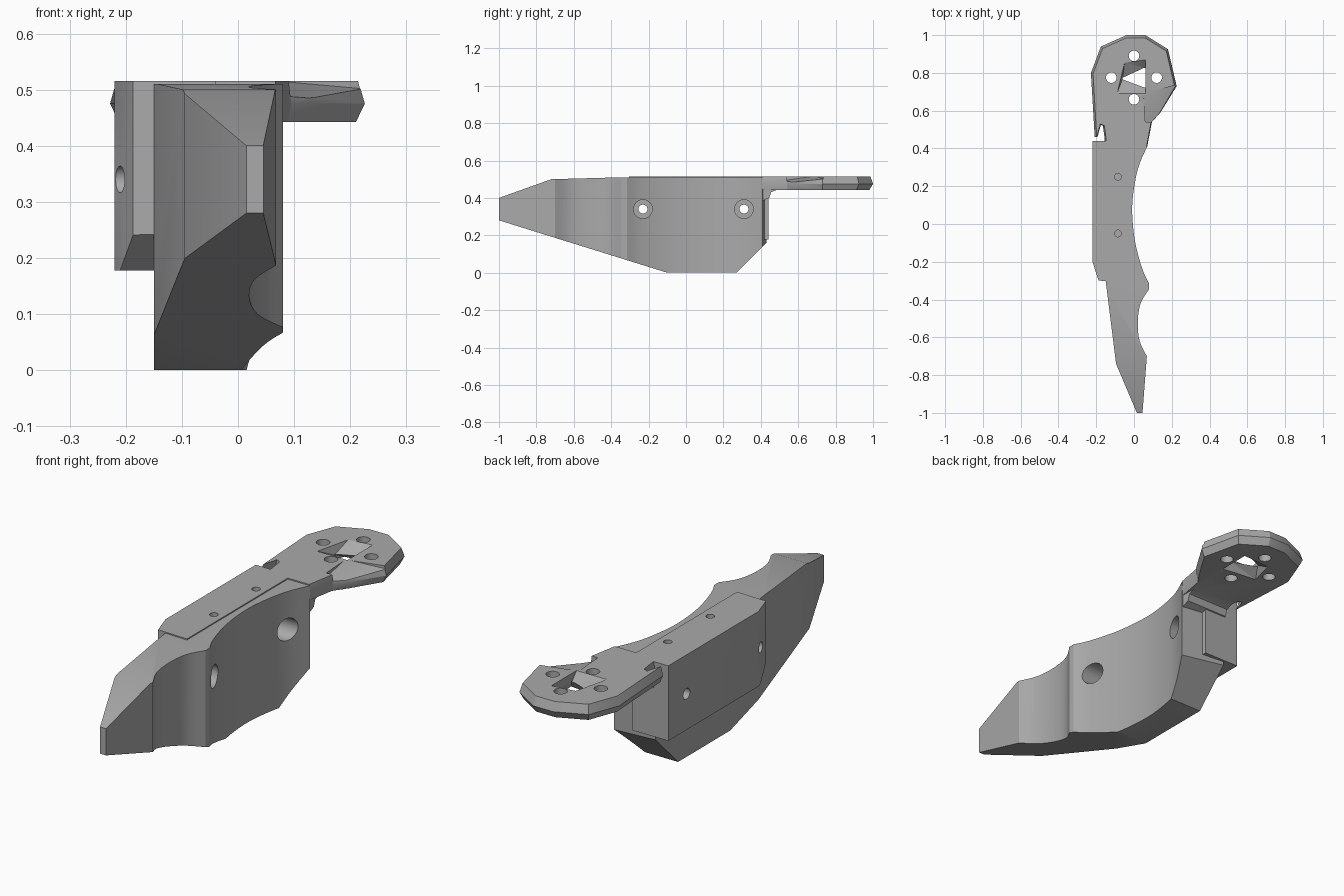
import bpy, bmesh, math
from mathutils import Vector, Matrix

cube = bpy.data.objects.get("Cube")
if cube:
    bpy.data.objects.remove(cube)

grey = bpy.data.materials.new("plain grey")
grey.use_nodes = True
grey.diffuse_color = (0.4, 0.4, 0.4, 1)
grey.node_tree.nodes["Principled BSDF"].inputs["Base Color"].default_value = (0.4, 0.4, 0.4, 1)


def finish(bm, name):
    bmesh.ops.recalc_face_normals(bm, faces=bm.faces)
    mesh = bpy.data.meshes.new(name)
    bm.to_mesh(mesh)
    bm.free()
    mesh.materials.append(grey)
    ob = bpy.data.objects.new(name, mesh)
    bpy.context.collection.objects.link(ob)
    return ob


def loft(name, rings):
    """Skin a stack of matching closed rings and cap both ends."""
    bm = bmesh.new()
    loops = [[bm.verts.new(p) for p in ring] for ring in rings]
    n = len(loops[0])
    for a, b in zip(loops, loops[1:]):
        for i in range(n):
            j = (i + 1) % n
            bm.faces.new((a[i], a[j], b[j], b[i]))
    bm.faces.new(loops[0])
    bm.faces.new(loops[-1])
    return finish(bm, name)


def hull(name, points):
    bm = bmesh.new()
    for p in points:
        bm.verts.new(p)
    bmesh.ops.convex_hull(bm, input=bm.verts)
    return finish(bm, name)


def rod(name, centre, radius, length, axis="Z"):
    bm = bmesh.new()
    turn = Matrix.Rotation(math.pi / 2, 4, "Y") if axis == "X" else Matrix()
    bmesh.ops.create_cone(bm, cap_ends=True, segments=24, radius1=radius, radius2=radius,
                          depth=length, matrix=Matrix.Translation(centre) @ turn)
    return finish(bm, name)


def bake(ob):
    dg = bpy.context.evaluated_depsgraph_get()
    mesh = bpy.data.meshes.new_from_object(ob.evaluated_get(dg))
    ob.modifiers.clear()
    ob.data = mesh


def combine(ob, other, operation="DIFFERENCE"):
    mod = ob.modifiers.new("cut", "BOOLEAN")
    mod.operation, mod.solver, mod.object = operation, "EXACT", other
    bake(ob)
    bpy.data.objects.remove(other)


def smooth_path(pts, steps=4):
    """Catmull-Rom interpolation through the points."""
    v = [Vector(p) for p in pts]
    v = [v[0]] + v + [v[-1]]
    out = []
    for a, b, c, d in zip(v, v[1:], v[2:], v[3:]):
        for s in range(steps):
            t = s / steps
            out.append((2 * b + (c - a) * t + (2 * a - 5 * b + 4 * c - d) * t * t
                        + (3 * b - a - 3 * c + d) * t ** 3) / 2)
    return [tuple(p) for p in out + [v[-1]]]


# Grip: plan outline trimmed by the side profile
finger_edge = smooth_path([(0.068, -0.7), (0.03, -0.62), (0.02, -0.52), (0.035, -0.42), (0.08, -0.345)])
palm_edge = smooth_path([(0.08, -0.315), (0.045, -0.24), (0.005, -0.09), (-0.01, 0.08), (0.005, 0.22),
                         (0.03, 0.32), (0.07, 0.41)])
plan = ([(-0.15, 0.43), (-0.15, -0.3), (-0.095, -0.74), (0.015, -1), (0.045, -1)]
        + finger_edge + palm_edge)
side = [(-1, 0.28), (-1, 0.4), (-0.72, 0.5), (-0.35, 0.51), (0.43, 0.51), (0.43, 0.16),
        (0.27, 0), (-0.1, 0)]
grip = loft("grip", [[(x, y, z) for x, y in plan] for z in (-0.1, 0.7)])
combine(grip, loft("side_trim", [[(x, y, z) for y, z in side] for x in (-0.5, 0.5)]), "INTERSECT")

# Flat side cheek with a chamfered front
cheek_plan = [(-0.22, 0.44), (-0.22, -0.2), (-0.187, -0.3), (-0.04, -0.305), (-0.04, 0.44)]
cheek = loft("side_cheek", [[(x, y, z) for x, y in cheek_plan] for z in (0.178, 0.515)])
combine(cheek, hull("cheek_corner", [(x, y, z) for x in (-0.3, -0.151)
                                     for y, z in ((-0.31, 0.25), (-0.31, 0.1), (-0.2, 0.1), (-0.23, 0.178))]))
combine(grip, cheek, "UNION")

# Mounting plate with a pointed rim
rim = [(-0.155, 0.41), (-0.155, 0.45), (-0.165, 0.52), (-0.187, 0.53), (-0.208, 0.46), (-0.228, 0.8),
       (-0.175, 0.94), (-0.04, 1), (0.06, 1), (0.18, 0.925), (0.226, 0.73), (0.14, 0.59),
       (0.095, 0.54), (0.07, 0.41)]


def rim_ring(z, scale):
    return [(x * scale, 0.72 + (y - 0.72) * scale if y > 0.56 else y, z) for x, y in rim]


plate = loft("mounting_plate", [rim_ring(0.442, 0.93), rim_ring(0.475, 1), rim_ring(0.515, 0.95)])
combine(plate, hull("neck_bevel", [(0.05, 0.69, 0.517), (0.17, 0.69, 0.517), (0.24, 0.74, 0.5),
                                   (0.15, 0.54, 0.475), (0.06, 0.54, 0.495), (0.05, 0.69, 0.6),
                                   (0.24, 0.74, 0.6), (0.15, 0.54, 0.6), (0.06, 0.54, 0.6)]))

# Central window: faceted funnel and a triangular opening
window = [(0.06, 0.825), (0.06, 0.725), (-0.06, 0.77)]
combine(plate, hull("window_top", [(-0.09, 0.69, 0.516), (-0.05, 0.855, 0.516), (0.06, 0.87, 0.516),
                                   (0.06, 0.69, 0.516)] + [(x, y, 0.475) for x, y in window]))
combine(plate, hull("window_bottom", [(-0.09, 0.72, 0.441), (-0.06, 0.84, 0.441), (0.08, 0.85, 0.441),
                                      (0.08, 0.7, 0.441)] + [(x, y, 0.48) for x, y in window]))
for x, y in ((0, 0.89), (0, 0.66), (-0.12, 0.775), (0.12, 0.775)):
    combine(plate, rod("plate_hole", (x, y, 0.48), 0.028, 0.3))

# Fillet under the plate where it meets the grip end
web = loft("neck_web", [[(x, y, z) for y, z in ((0.4, 0.5), (0.4, 0.38), (0.445, 0.4), (0.455, 0.43),
                                                (0.49, 0.445), (0.49, 0.5))] for x in (-0.15, 0.065)])
combine(grip, web, "UNION")
combine(grip, plate, "UNION")

# Counterbored cross bolts and small blind holes in the top
for y in (-0.23, 0.31):
    combine(grip, rod("counterbore", (0.14, y, 0.34), 0.05, 0.44, "X"))
    combine(grip, rod("bolt_hole", (-0.1, y, 0.34), 0.024, 0.5, "X"))
for y in (-0.05, 0.25):
    combine(grip, rod("top_hole", (-0.085, y, 0.5), 0.018, 0.2))

grip.name = "grip_with_mounting_plate"
bpy.ops.object.select_all(action="DESELECT")
bpy.context.view_layer.objects.active = grip
grip.select_set(True)
bpy.ops.object.shade_smooth_by_angle(angle=math.radians(25))
